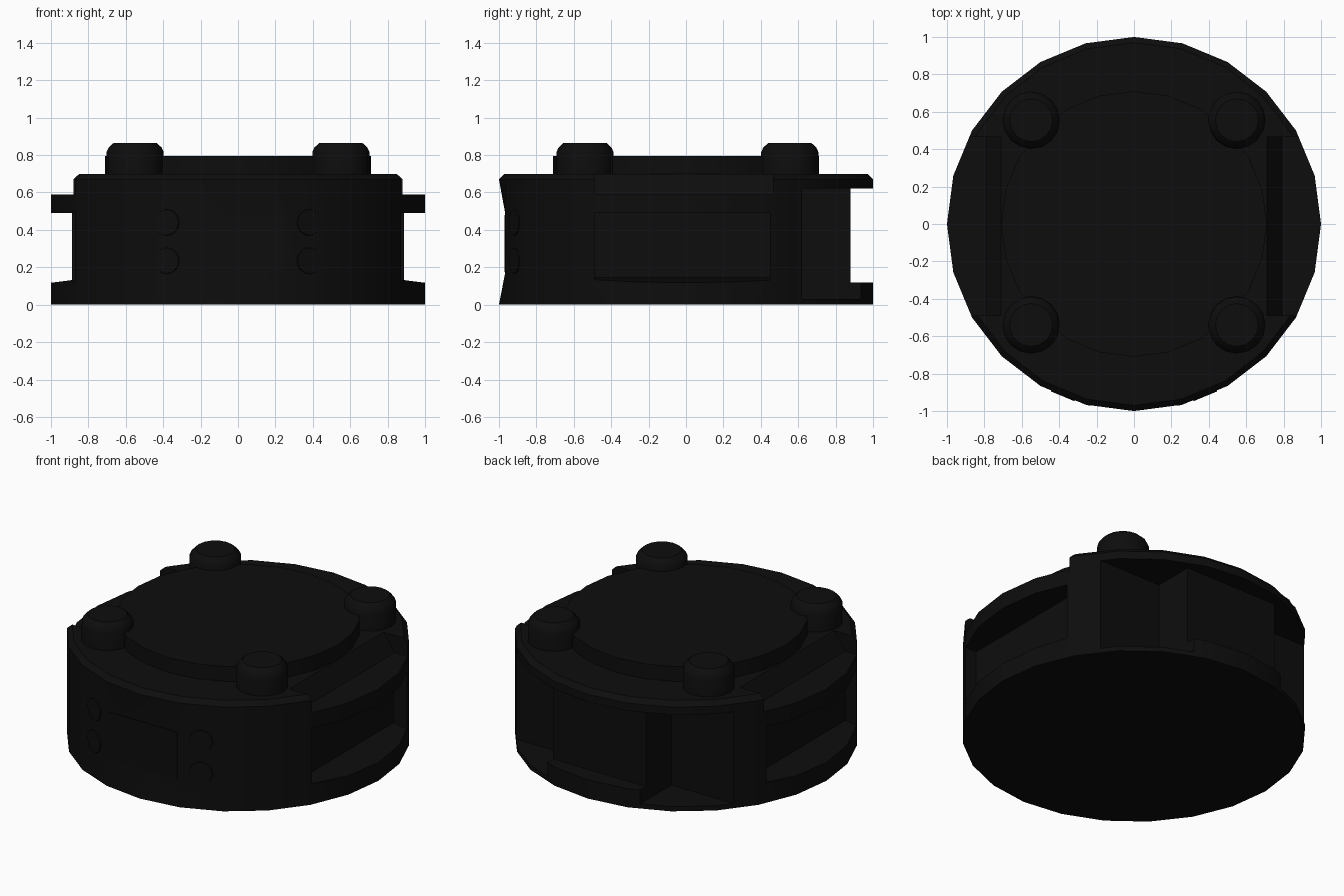
import bpy, bmesh
from math import sin, cos, pi, radians
from mathutils import Matrix

if "Cube" in bpy.data.objects:
    bpy.data.objects.remove(bpy.data.objects["Cube"])

black = bpy.data.materials.new("matte_black")
black.diffuse_color = (0.004, 0.004, 0.004, 1)
black.use_nodes = True
black.node_tree.nodes["Principled BSDF"].inputs["Base Color"].default_value = black.diffuse_color


def finish(name, bm, cutter=False, angle=20):
    bmesh.ops.recalc_face_normals(bm, faces=bm.faces)
    me = bpy.data.meshes.new(name)
    bm.to_mesh(me)
    bm.free()
    ob = bpy.data.objects.new(name, me)
    bpy.context.collection.objects.link(ob)
    me.materials.append(black)
    if cutter:
        ob.hide_render = True
        ob.hide_viewport = True
    else:
        bpy.ops.object.select_all(action='DESELECT')
        ob.select_set(True)
        bpy.context.view_layer.objects.active = ob
        bpy.ops.object.shade_smooth_by_angle(angle=radians(angle))
    return ob


def lathe(profile, sides, adjust=None):
    """Stack of (radius, z) rings, capped at both ends."""
    bm = bmesh.new()
    rings = []
    for k, (r, z) in enumerate(profile):
        ring = []
        for i in range(sides):
            a = 2 * pi * i / sides
            x, y = r * cos(a), r * sin(a)
            if adjust:
                x, y = adjust(k, i, x, y)
            ring.append(bm.verts.new((x, y, z)))
        rings.append(ring)
    for lo, hi in zip(rings, rings[1:]):
        for i in range(sides):
            j = (i + 1) % sides
            bm.faces.new((lo[i], lo[j], hi[j], hi[i]))
    bm.faces.new(rings[0][::-1])
    bm.faces.new(rings[-1])
    return bm


def prism(name, pts, y0, y1, side=1):
    """Cutter with an x-z outline, extruded along y."""
    bm = bmesh.new()
    a = [bm.verts.new((side * x, y0, z)) for x, z in pts]
    b = [bm.verts.new((side * x, y1, z)) for x, z in pts]
    n = len(pts)
    for i in range(n):
        j = (i + 1) % n
        bm.faces.new((a[i], a[j], b[j], b[i]))
    bm.faces.new(a)
    bm.faces.new(b)
    return finish(name, bm, cutter=True)


# Round body, with its front corner pressed flat for the panel
def flatten_front(k, i, x, y):
    if i == 18 and k in (1, 2):
        y = -0.967
    return x, y


body = finish("body", lathe([(1, 0), (1, 0.17), (1, 0.49), (1, 0.67), (0.97, 0.70)],
                            24, flatten_front))

# Side recesses above and below the grips, rear panel and rear corner notches
cutters = []
for s, tag in ((1, "right"), (-1, "left")):
    cutters.append(prism("cut_lower_" + tag,
                         [(1.1, 0.105), (0.9, 0.13), (0.79, 0.145), (0.79, 0.49), (1.1, 0.49)],
                         -0.49, 0.45, s))
    cutters.append(prism("cut_upper_" + tag,
                         [(1.1, 0.59), (0.79, 0.59), (0.71, 0.70), (0.71, 0.75), (1.1, 0.75)],
                         -0.49, 0.465, s))
    cutters.append(prism("cut_corner_" + tag,
                         [(0.33, 0.03), (1.1, 0.03), (1.1, 0.62), (0.33, 0.62)],
                         0.62, 1.1, s))
cutters.append(prism("cut_back", [(-0.34, 0.12), (0.34, 0.12), (0.34, 0.62), (-0.34, 0.62)],
                     0.88, 1.1))
for c in cutters:
    m = body.modifiers.new(c.name, 'BOOLEAN')
    m.operation = 'DIFFERENCE'
    m.solver = 'EXACT'
    m.object = c

# Raised top disc
finish("top_disc", lathe([(0.71, 0.69), (0.71, 0.795)], 24))

# Four rounded knobs
for sx in (-1, 1):
    for y in (-0.54, 0.555):
        bm = lathe([(0.153, 0.69), (0.153, 0.815), (0.142, 0.84), (0.115, 0.865)], 16)
        bmesh.ops.translate(bm, verts=bm.verts, vec=(0.55 * sx, y, 0))
        finish("knob", bm, angle=40)

# Front panel
bm = bmesh.new()
bmesh.ops.create_cube(bm, size=1, matrix=Matrix.Translation((0, -0.96, 0.328))
                      @ Matrix.Diagonal((0.49, 0.022, 0.305, 1)))
finish("front_panel", bm)

# Round buttons on the facets beside the panel
for s in (-1, 1):
    a = radians(22.5)
    for z in (0.235, 0.44):
        bm = bmesh.new()
        mat = (Matrix.Translation((s * 0.991 * sin(a), -0.991 * cos(a), z))
               @ Matrix.Rotation(s * a, 4, 'Z') @ Matrix.Rotation(pi / 2, 4, 'X'))
        bmesh.ops.create_cone(bm, cap_ends=True, segments=20, radius1=0.072,
                              radius2=0.068, depth=0.012, matrix=mat)
        finish("button", bm)
